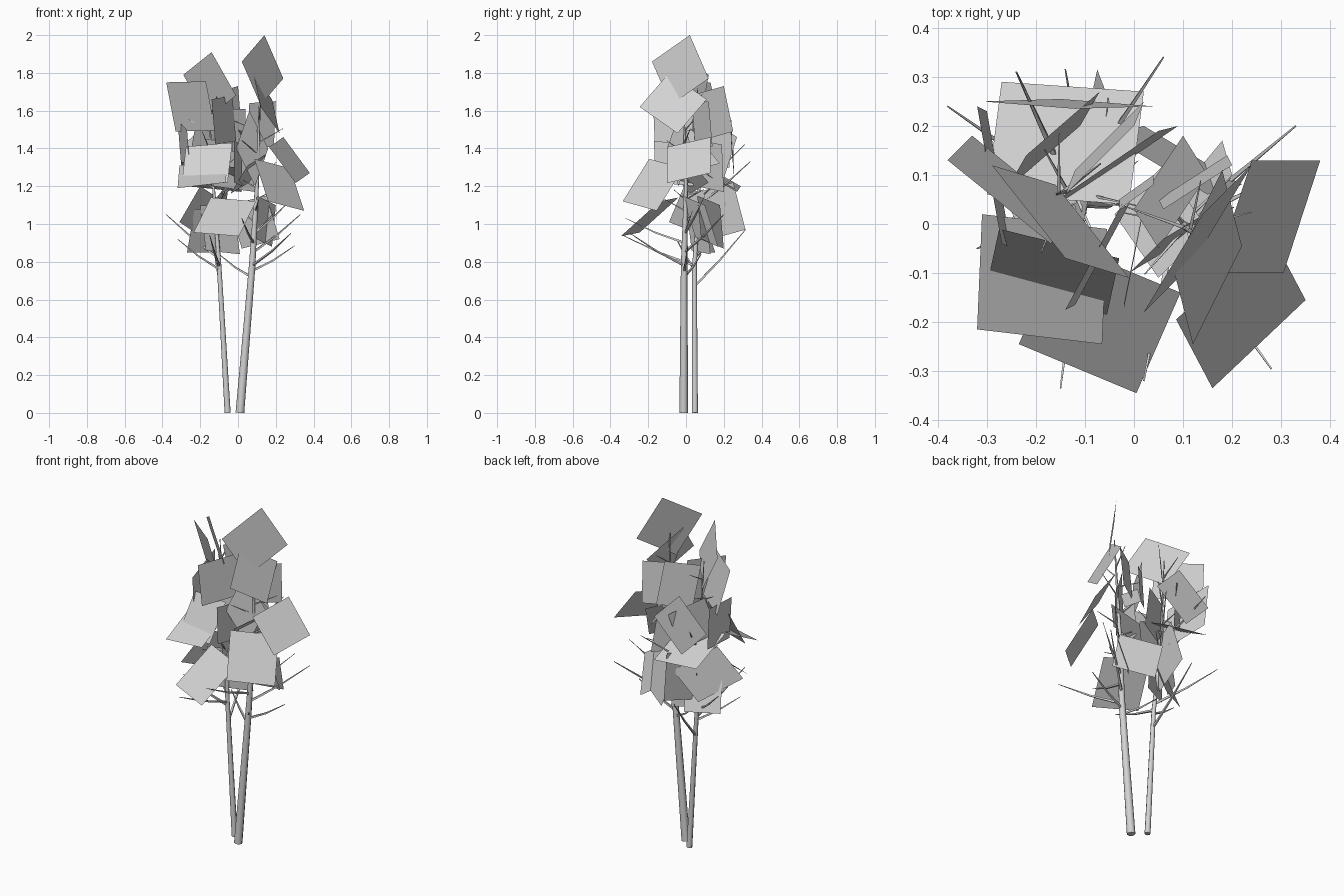
import bpy, math, random
from mathutils import Vector

if "Cube" in bpy.data.objects:
    bpy.data.objects.remove(bpy.data.objects["Cube"])

random.seed(4)
grey = bpy.data.materials.new("plain grey")
grey.diffuse_color = (0.65, 0.65, 0.65, 1)
grey.use_nodes = True
grey.node_tree.nodes["Principled BSDF"].inputs["Base Color"].default_value = grey.diffuse_color


def add_object(name, verts, faces):
    mesh = bpy.data.meshes.new(name)
    mesh.from_pydata([tuple(v) for v in verts], [], faces)
    mesh.materials.append(grey)
    mesh.update()
    ob = bpy.data.objects.new(name, mesh)
    bpy.context.collection.objects.link(ob)
    return ob


def tube(verts, faces, points, radii, sides):
    """Append a tapered tube along points."""
    pts = [Vector(p) for p in points]
    base = len(verts)
    for i, p in enumerate(pts):
        d = (pts[min(i + 1, len(pts) - 1)] - pts[max(i - 1, 0)]).normalized()
        u = d.cross(Vector((0, 1, 0))).normalized() if abs(d.z) > 0.9 else d.orthogonal().normalized()
        w = d.cross(u)
        for k in range(sides):
            a = 2 * math.pi * k / sides
            verts.append(p + radii[i] * (math.cos(a) * u + math.sin(a) * w))
    for i in range(len(pts) - 1):
        for k in range(sides):
            a, b = base + i * sides + k, base + i * sides + (k + 1) % sides
            faces.append((a, b, b + sides, a + sides))
    faces.append(tuple(base + k for k in reversed(range(sides))))
    faces.append(tuple(base + (len(pts) - 1) * sides + k for k in range(sides)))


def point_at(path, z):
    """Trunk centre at height z."""
    for a, b in zip(path, path[1:]):
        if z <= b[2]:
            return Vector(a).lerp(Vector(b), (z - a[2]) / (b[2] - a[2]))
    return Vector(path[-1])


def build_cards(name, corners):
    """Square leaf cards, each given by one corner and its two neighbours."""
    verts, faces = [], []
    for a, b, d in corners:
        a, b, d = Vector(a), Vector(b), Vector(d)
        n = len(verts)
        verts += [a, b, b + d - a, d]
        faces.append((n, n + 1, n + 2, n + 3))
    add_object(name, verts, faces)


# Two trunks
left_path = [(-.055, .047, 0), (-.1, .045, .78), (-.13, .07, 1.2), (-.16, .06, 1.72)]
right_path = [(.01, -.012, 0), (.075, -.01, .78), (.1, 0, 1.2), (.12, -.02, 1.78)]
for name, path, r in (("left_trunk", left_path, .016), ("right_trunk", right_path, .023)):
    verts, faces = [], []
    tube(verts, faces, path, [r, r * .75, r * .45, r * .12], 8)
    trunk = add_object(name, verts, faces)
    for poly in trunk.data.polygons:
        poly.use_smooth = len(poly.vertices) == 4

# Long lower branches: start height on trunk, tip
left_tips = [(.78, (-.15, -.335, .94)), (.82, (-.38, .24, 1.05)), (.67, (-.14, .315, .97)),
             (.76, (-.32, -.05, .92)), (1.1, (.06, .34, 1.33)), (1.2, (-.24, .31, 1.42))]
right_tips = [(.78, (.28, -.295, .95)), (.85, (.33, .2, 1.05)), (.75, (.3, .01, .885)),
              (.72, (-.1, .08, .84)), (.9, (.02, -.32, 1.03)), (.95, (.3, .1, 1.15))]
for name, path, tips in (("left_branches", left_path, left_tips),
                         ("right_branches", right_path, right_tips)):
    verts, faces = [], []
    for z, tip in tips:
        start = point_at(path, z)
        mid = start.lerp(Vector(tip), .5) - Vector((0, 0, .01))
        tube(verts, faces, [start, mid, tip], [.008, .006, .002], 4)
    # Short upper twigs spiralling up the trunk
    for i in range(12):
        z = .95 + i * .06
        a = i * 2.4 + random.uniform(-.4, .4)
        reach = random.uniform(.09, .15)
        start = point_at(path, z)
        tip = start + Vector((reach * math.cos(a), reach * math.sin(a), random.uniform(.05, .13)))
        tube(verts, faces, [start, tip], [.005, .0015], 4)
    add_object(name, verts, faces)

# Leaf cards around the left trunk
build_cards("left_leaf_cards", [
    ((-.14, -.07, 1.91), (-.01, -.11, 1.68), (-.29, .12, 1.79)),
    ((-.38, .13, 1.75), (-.33, .18, 1.49), (-.17, -.04, 1.755)),
    ((-.275, -.01, 1.41), (-.03, -.07, 1.43), (-.30, -.125, 1.2)),
    ((-.32, -.215, 1.19), (-.065, -.245, 1.22), (-.31, .02, 1.31)),
    ((-.235, -.245, .955), (.005, -.345, .935), (-.145, -.04, 1.14)),
    ((-.31, -.09, 1.01), (-.2, -.01, 1.2), (-.175, .135, .92)),
    ((-.22, .14, 1.55), (-.26, .07, 1.33), (-.07, .27, 1.46)),
    ((-.27, .29, 1.2), (.02, .27, 1.17), (-.30, .06, 1.33)),
    ((-.14, .06, 1.69), (0, .2, 1.73), (-.12, .11, 1.45)),
    ((-.27, .065, .85), (-.095, .155, .85), (-.23, -.015, 1.08)),
    ((-.17, .04, 1.45), (.05, .19, 1.42), (-.13, .05, 1.2)),
    ((-.14, -.175, 1.66), (-.03, .03, 1.68), (-.12, -.165, 1.42)),
    ((-.25, -.05, 1.25), (-.3, .23, 1.3), (-.27, -.04, 1.5)),
    ((-.31, .25, 1.4), (-.12, .235, 1.57), (-.15, .255, 1.24)),
    ((-.2, 0, 1.1), (-.02, .1, 1.08), (-.17, .03, .86)),
    ((-.075, .315, .97), (-.13, .06, .9), (-.05, .25, 1.22)),
])

# Leaf cards around the right trunk
build_cards("right_leaf_cards", [
    ((.14, .02, 2.0), (.24, .12, 1.77), (.02, -.18, 1.86)),
    ((.16, -.335, 1.12), (.35, -.155, 1.07), (.086, -.195, 1.345)),
    ((.38, .13, 1.27), (.24, .13, 1.46), (.305, -.1, 1.217)),
    ((.08, -.09, 1.8), (.18, .11, 1.66), (.12, -.245, 1.62)),
    ((.2, .12, 1.65), (.06, .03, 1.64), (.19, .14, 1.41)),
    ((.04, .08, 1.61), (-.03, .03, 1.61), (.04, .1, 1.38)),
    ((.22, .08, .92), (.02, .2, .87), (.15, .06, 1.15)),
    ((.1, .18, 1.32), (.15, .1, 1.3), (0, .03, 1.5)),
    ((-.04, .02, 1.16), (.06, .12, 1.22), (.05, -.11, 1.31)),
    ((.02, .04, 1.2), (-.02, -.16, 1.22), (.02, .03, 1.42)),
    ((.06, -.03, 1.6), (-.01, -.1, 1.4), (.16, .03, 1.4)),
    ((.1, -.02, 1.15), (.2, .1, 1.1), (.08, .05, .93)),
])
